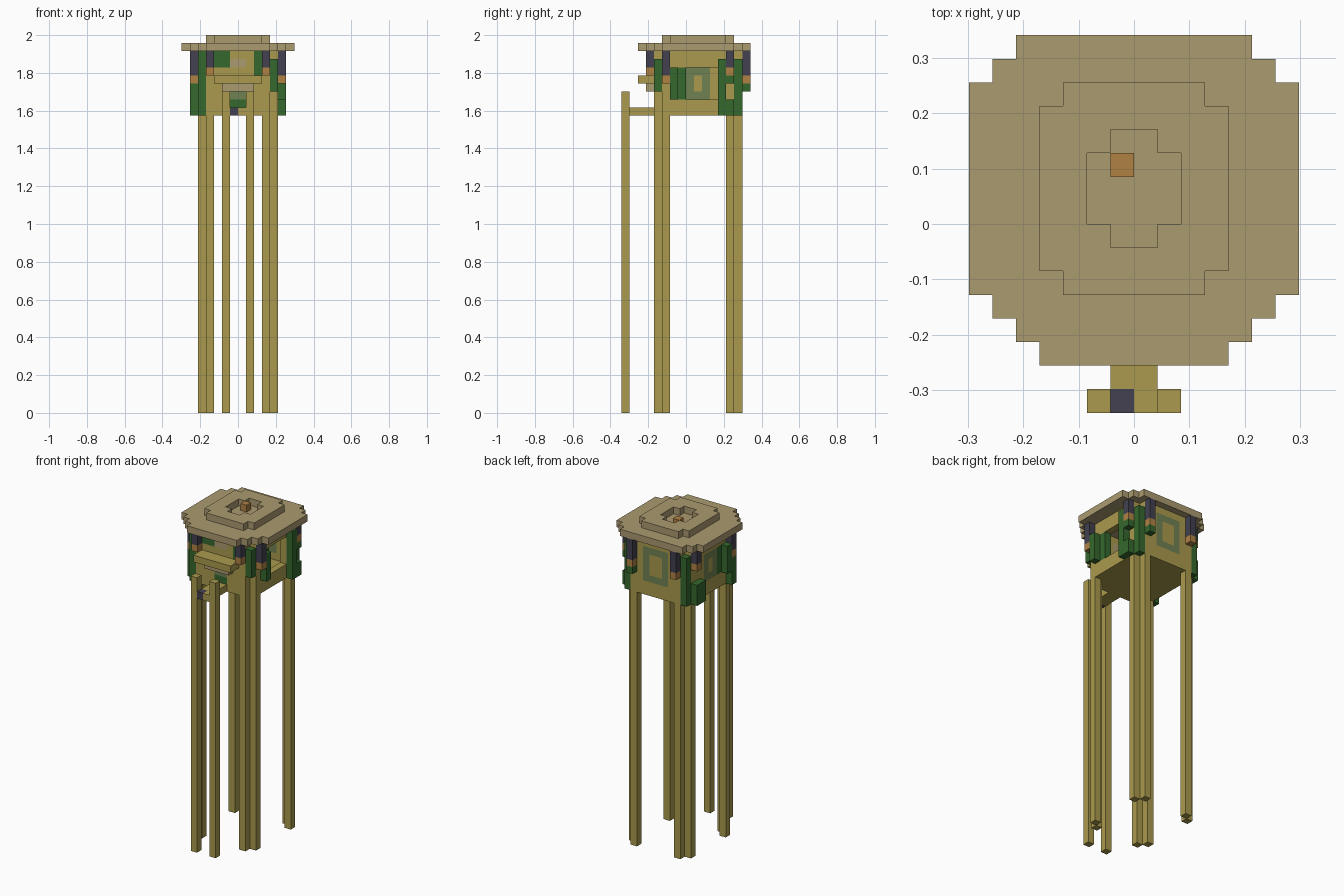
import bpy, bmesh
from math import pi
from mathutils import Vector

cube = bpy.data.objects.get("Cube")
if cube:
    bpy.data.objects.remove(cube, do_unlink=True)

U = 2 / 47  # edge of one block


def material(name, *rgb):
    lin = [((c / 255 + 0.055) / 1.055) ** 2.4 for c in rgb] + [1]
    m = bpy.data.materials.new(name)
    m.use_nodes = True
    m.diffuse_color = lin
    m.node_tree.nodes["Principled BSDF"].inputs["Base Color"].default_value = lin
    return m


WOOD = material("yellow wood", 170, 154, 77)
ROOF = material("pale roof wood", 171, 155, 112)
LEAF = material("leaf green", 53, 104, 45)
IRON = material("dark iron", 66, 65, 80)
FLAME = material("lantern orange", 176, 130, 68)
FRAME = material("grey green frame", 112, 130, 82)


def box(x0, x1, y0, y1, z0, z1):
    return {(x, y, z) for x in range(x0, x1) for y in range(y0, y1) for z in range(z0, z1)}


def mirror(cells):
    return cells | {(-x - 1, y, z) for x, y, z in cells}


def part(name, mat, cells):
    """Turn a set of blocks into a clean shell."""
    bm = bmesh.new()
    for cell in cells:
        for axis in range(3):
            for side in (0, 1):
                near = list(cell)
                near[axis] += 1 if side else -1
                if tuple(near) in cells:
                    continue
                corners = []
                for a, b in ((0, 0), (1, 0), (1, 1), (0, 1)):
                    p = list(cell)
                    p[axis] += side
                    p[(axis + 1) % 3] += a
                    p[(axis + 2) % 3] += b
                    corners.append(bm.verts.new(Vector(p) * U))
                bm.faces.new(corners if side else corners[::-1])
    bmesh.ops.remove_doubles(bm, verts=bm.verts, dist=U / 100)
    bmesh.ops.dissolve_limit(bm, angle_limit=pi / 90, verts=bm.verts, edges=bm.edges)
    me = bpy.data.meshes.new(name)
    bm.to_mesh(me)
    bm.free()
    me.materials.append(mat)
    ob = bpy.data.objects.new(name, me)
    bpy.context.collection.objects.link(ob)


def hut_plan(z0, z1):
    return box(-5, 5, -3, 6, z0, z1) | box(-4, 4, -4, 7, z0, z1)


# Stilts: a diagonal pair under each corner, two more under the porch
part("corner_stilts", WOOD, mirror(
    box(4, 5, -3, -2, 0, 37) | box(3, 4, -4, -3, 0, 37)
    | box(4, 5, 5, 6, 0, 37) | box(3, 4, 6, 7, 0, 37)))
part("porch_posts", WOOD, mirror(box(1, 2, -8, -7, 0, 40)))

# Porch deck with a dark block on its edge
step = box(-1, 0, -8, -7, 37, 38)
part("porch_deck", WOOD, box(-1, 1, -8, -4, 37, 38) - step)
part("porch_block", IRON, step)

# Painted wall blocks: window frames, door and ivy in the wall
side_frame = box(-5, -4, 0, 3, 39, 43) - box(-5, -4, 1, 2, 40, 42)
back_frame = box(-2, 2, 6, 7, 39, 44) - box(-1, 1, 6, 7, 40, 43)
door_top = box(-1, 1, -4, -3, 39, 40)
door_base = box(-1, 1, -4, -3, 38, 39)
door_sign = box(-1, 1, -4, -3, 43, 44)
wall_ivy = (mirror(box(4, 5, -1, 0, 39, 43))
            | box(-3, -1, -4, -3, 43, 45) | box(2, 3, -4, -3, 42, 45))
opening = box(4, 5, 0, 4, 39, 43)

# Hut shell
walls = hut_plan(38, 45) - box(-4, 4, -3, 6, 38, 45)
for cut in (side_frame, back_frame, door_top, door_base, door_sign, wall_ivy, opening):
    walls -= cut
part("hut_walls", WOOD, walls | hut_plan(37, 38))
part("side_window_frame", FRAME, side_frame)
part("back_window_frame", FRAME, back_frame)
part("door_top", FRAME, door_top)
part("door_base", LEAF, door_base)
part("door_sign", ROOF, door_sign)
part("wall_ivy", LEAF, wall_ivy)

# Awning over the door
part("awning", WOOD, box(-3, 3, -6, -4, 41, 42))
part("awning_support", ROOF, box(-2, 2, -5, -4, 40, 41))

# Stepped roof with a raised ring and a small flame
part("roof", ROOF, box(-7, 7, -3, 6, 45, 46) | box(-6, 6, -4, 7, 45, 46)
     | box(-5, 5, -5, 8, 45, 46) | box(-4, 4, -6, 8, 45, 46))
part("roof_ring", ROOF,
     (box(-4, 4, -2, 5, 46, 47) | box(-3, 3, -3, 6, 46, 47))
     - box(-2, 2, 0, 3, 46, 47) - box(-1, 1, -1, 4, 46, 47))
part("roof_flame", FLAME, box(-1, 0, 2, 3, 46, 47))

# Hanging lanterns beside the corner posts
hangers, lights = set(), set()
for x, y, z in ((5, -3, 42), (3, -5, 43), (5, 5, 43), (3, 7, 42)):
    hangers |= mirror(box(x, x + 1, y, y + 1, z, 45))
    lights |= mirror(box(x, x + 1, y, y + 1, z - 1, z))
part("lantern_hangers", IRON, hangers)
part("lantern_lights", FLAME, lights)

# Climbing leaves on the corners and walls
part("front_right_leaves", LEAF, box(-5, -4, -4, -3, 37, 45) | box(-6, -5, -3, -2, 37, 41))
part("front_left_leaves", LEAF, box(4, 5, -4, -3, 40, 44))
part("side_leaves", LEAF, mirror(box(5, 6, -2, -1, 39, 43)))
part("back_left_leaves", LEAF, box(5, 6, 4, 5, 37, 44) | box(5, 6, 5, 6, 37, 39)
     | box(5, 6, 5, 6, 41, 42) | box(4, 5, 6, 7, 37, 44) | box(3, 4, 7, 8, 40, 41))
part("back_right_leaves", LEAF, box(-6, -5, 4, 6, 37, 40) | box(-5, -4, 6, 7, 37, 44))
